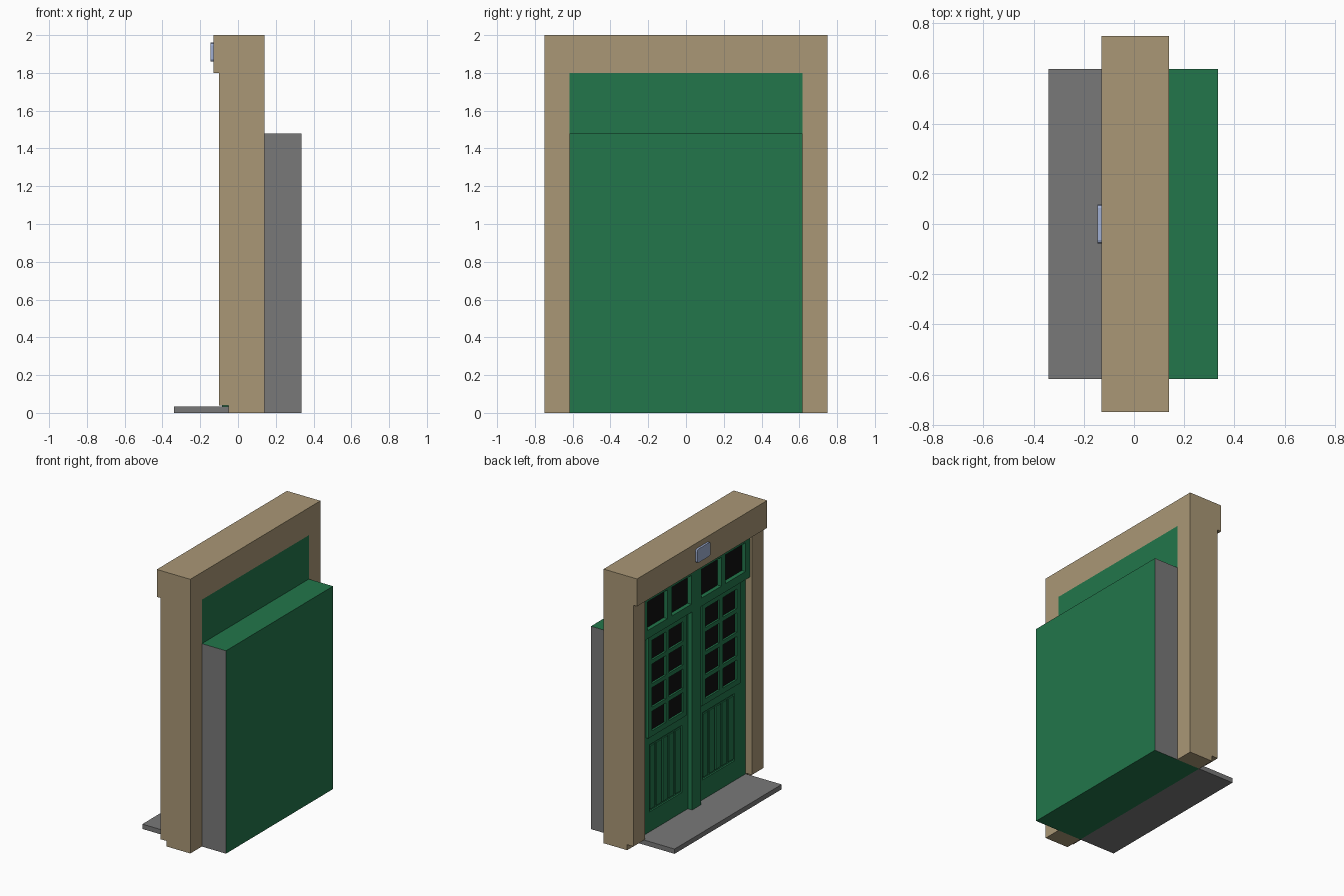
import bpy, bmesh

if "Cube" in bpy.data.objects:
    bpy.data.objects.remove(bpy.data.objects["Cube"])


def material(name, rgb):
    m = bpy.data.materials.new(name)
    m.diffuse_color = (*rgb, 1)
    m.use_nodes = True
    m.node_tree.nodes["Principled BSDF"].inputs["Base Color"].default_value = m.diffuse_color
    return m


GREEN = material("green_paint", (0.016, 0.18, 0.07))
STONE = material("sandstone", (0.40, 0.31, 0.18))
GLASS = material("dark_glass", (0.005, 0.005, 0.005))
GREY = material("grey", (0.19, 0.19, 0.19))
BLUE = material("pale_blue", (0.35, 0.43, 0.65))


def finish(name, bm, mat):
    bmesh.ops.remove_doubles(bm, verts=bm.verts, dist=1e-5)
    bmesh.ops.recalc_face_normals(bm, faces=bm.faces)
    me = bpy.data.meshes.new(name)
    bm.to_mesh(me)
    bm.free()
    me.materials.append(mat)
    ob = bpy.data.objects.new(name, me)
    bpy.context.collection.objects.link(ob)
    return ob


def box(name, x, y, z, mat):
    bm = bmesh.new()
    bmesh.ops.create_cube(bm, size=1)
    for v in bm.verts:
        v.co = [r[0] if c < 0 else r[1] for c, r in zip(v.co, (x, y, z))]
    return finish(name, bm, mat)


def lattice(name, x0, x1, ys, zs, mat):
    """Flat slab split by ys and zs; cells with both indices odd are openings."""
    bm = bmesh.new()

    def quad(*pts):
        bm.faces.new([bm.verts.new(p) for p in pts])

    ny, nz = len(ys) - 1, len(zs) - 1

    def solid(i, j):
        return 0 <= i < ny and 0 <= j < nz and not (i % 2 and j % 2)

    for i in range(ny):
        for j in range(nz):
            if not solid(i, j):
                continue
            a, b, c, d = ys[i], ys[i + 1], zs[j], zs[j + 1]
            for x in (x0, x1):
                quad((x, a, c), (x, b, c), (x, b, d), (x, a, d))
            for di, y in ((-1, a), (1, b)):
                if not solid(i + di, j):
                    quad((x0, y, c), (x1, y, c), (x1, y, d), (x0, y, d))
            for dj, z in ((-1, c), (1, d)):
                if not solid(i, j + dj):
                    quad((x0, a, z), (x1, a, z), (x1, b, z), (x0, b, z))
    return finish(name, bm, mat)


W, H = 0.617, 0.75   # half widths of the opening and of the surround

# Stone surround: pillars notched at the foot, and a lintel
PILLAR = [(-.10, .04), (-.05, .04), (-.05, 0), (.14, 0), (.14, 1.8), (-.10, 1.8)]
for side, y0, y1 in (("left", W, H), ("right", -H, -W)):
    bm = bmesh.new()
    f = bm.faces.new([bm.verts.new((x, y0, z)) for x, z in PILLAR])
    ext = bmesh.ops.extrude_face_region(bm, geom=[f])["geom"]
    bmesh.ops.translate(bm, vec=(0, y1 - y0, 0),
                        verts=[v for v in ext if isinstance(v, bmesh.types.BMVert)])
    finish("pillar_" + side, bm, STONE)
box("lintel", (-.13, .14), (-H, H), (1.8, 2), STONE)

# Step in front of the door
box("step", (-.34, -.05), (-W, W), (0, .035), GREY)

# Door core and the rear block, whose ends are grey
box("door_core", (-.038, .14), (-W, W), (0, 1.8), GREEN)
rear = box("rear_block", (.14, .335), (-W, W), (0, 1.48), GREEN)
rear.data.materials.append(GREY)
for p in rear.data.polygons:
    if abs(p.normal.y) > .5:
        p.material_index = 1

# Door front with two sunken panels
lattice("door_front", -.05, -.038, [-W, -.49, -.12, .12, .49, W],
        [0, .18, .67, 1.8], GREEN)

# Transom with four panes, and the centre post
lattice("transom", -.085, -.05,
        [-W, -.565, -.335, -.285, -.06, .06, .285, .335, .565, W],
        [1.48, 1.54, 1.75, 1.8], GREEN)
box("transom_glass", (-.055, -.05), (-.58, .58), (1.53, 1.76), GLASS)
box("centre_post", (-.085, -.05), (-.05, .05), (.035, 1.48), GREEN)

rows = [.735]
for k in range(4):
    rows += [.775 + k * .1725, .775 + k * .1725 + .1425]
rows.append(1.475)
for side, s in (("left", 1), ("right", -1)):
    # Glazed upper half, two panes by four
    cols = sorted(s * y for y in (.09, .13, .292, .328, .49, .53))
    lattice("window_frame_" + side, -.067, -.05, cols, rows, GREEN)
    box("window_glass_" + side, (-.053, -.05), (cols[0] + .02, cols[-1] - .02),
        (.755, 1.455), GLASS)
    # Planks in the sunken panel
    for k in range(5):
        c = s * (.159 + k * .073)
        box(f"plank_{side}_{k + 1}", (-.047, -.038), (c - .029, c + .029),
            (.195, .655), GREEN)

# Small plaque on the lintel with rounded corners
plaque = box("plaque", (-.145, -.13), (-.077, .077), (1.86, 1.96), BLUE)
bm = bmesh.new()
bm.from_mesh(plaque.data)
edges = [e for e in bm.edges if abs(e.verts[0].co.x - e.verts[1].co.x) > .01]
bmesh.ops.bevel(bm, geom=edges, offset=.014, segments=2, profile=.5, affect='EDGES')
bm.to_mesh(plaque.data)
bm.free()
